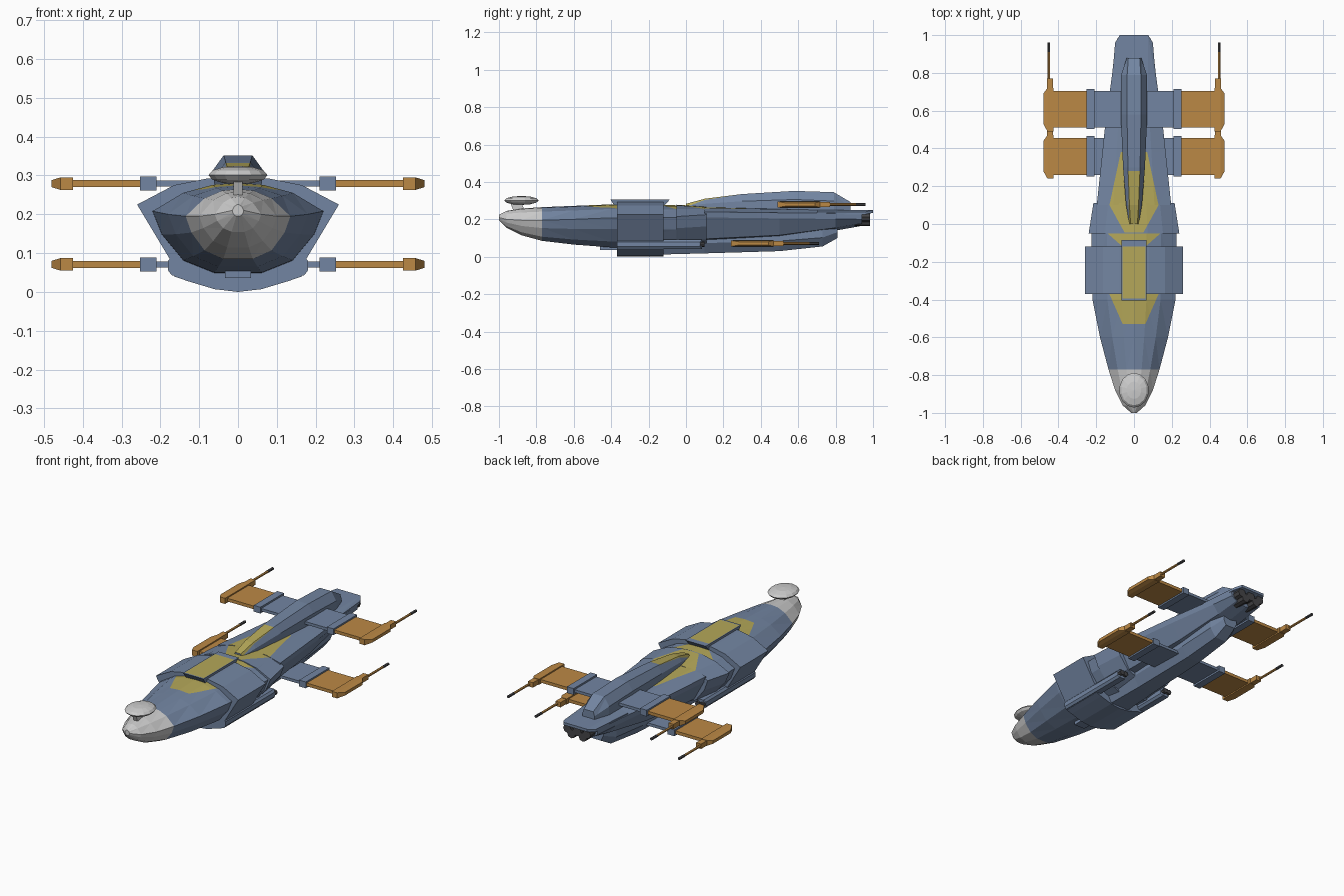
import bpy, bmesh, math
from mathutils import Matrix, Vector

if "Cube" in bpy.data.objects:
    bpy.data.objects.remove(bpy.data.objects["Cube"])


def material(name, r, g, b):
    m = bpy.data.materials.new(name)
    m.diffuse_color = (r, g, b, 1)
    m.use_nodes = True
    m.node_tree.nodes["Principled BSDF"].inputs["Base Color"].default_value = m.diffuse_color
    return m


BLUE = material("blue_paint", 0.17, 0.235, 0.36)
ORANGE = material("orange_paint", 0.50, 0.25, 0.06)
YELLOW = material("yellow_paint", 0.46, 0.39, 0.10)
DARK = material("dark_metal", 0.06, 0.06, 0.065)


def finish(name, bm, mat=None, mirror=False):
    bmesh.ops.recalc_face_normals(bm, faces=bm.faces[:])
    me = bpy.data.meshes.new(name)
    bm.to_mesh(me)
    bm.free()
    ob = bpy.data.objects.new(name, me)
    bpy.context.collection.objects.link(ob)
    if mat:
        me.materials.append(mat)
    if mirror:
        ob.modifiers.new("Mirror", 'MIRROR').use_mirror_merge = False
    return ob


def loft(name, sections, mat=None, tri=False):
    """sections: (y, half profile from top centre to bottom centre)"""
    bm = bmesh.new()
    rings = []
    for y, half in sections:
        pts = half + [(-x, z) for x, z in reversed(half) if x > 1e-5]
        rings.append([bm.verts.new((x, y, z)) for x, z in pts])
    n = len(rings[0])
    for a, b in zip(rings, rings[1:]):
        for i in range(n):
            j = (i + 1) % n
            bm.faces.new((a[i], a[j], b[j], b[i]))
    bm.faces.new(rings[0])
    bm.faces.new(rings[-1])
    if tri:
        bmesh.ops.triangulate(bm, faces=bm.faces[:])
    return finish(name, bm, mat)


def box(name, x, y, z, mat, mirror=True):
    bm = bmesh.new()
    c = [sum(r) / 2 for r in (x, y, z)]
    s = [r[1] - r[0] for r in (x, y, z)]
    bmesh.ops.create_cube(bm, size=1, matrix=Matrix.Translation(c) @ Matrix.Diagonal((*s, 1)))
    return finish(name, bm, mat, mirror)


def solid(name, blocks, mat, mirror=True):
    """convex solid wrapped round rectangular blocks (x, y, z ranges)"""
    bm = bmesh.new()
    for xs, ys, zs in blocks:
        for p in {(x, y, z) for x in xs for y in ys for z in zs}:
            bm.verts.new(p)
    r = bmesh.ops.convex_hull(bm, input=bm.verts[:])
    bmesh.ops.delete(bm, geom=[v for v in bm.verts if not v.link_faces], context='VERTS')
    bmesh.ops.dissolve_limit(bm, angle_limit=0.01, verts=bm.verts[:], edges=bm.edges[:])
    return finish(name, bm, mat, mirror)


def tube(name, x, z, r, y0, y1, mat, sides=8, mirror=True):
    bm = bmesh.new()
    m = Matrix.Translation((x, (y0 + y1) / 2, z)) @ Matrix.Rotation(math.pi / 2, 4, 'X')
    bmesh.ops.create_cone(bm, cap_ends=True, segments=sides, radius1=r, radius2=r,
                          depth=y1 - y0, matrix=m)
    return finish(name, bm, mat, mirror)


def paint(ob, poly):
    """cut a convex top-view polygon into the upward faces and colour it yellow"""
    bm = bmesh.new()
    bm.from_mesh(ob.data)
    planes = []
    for (x0, y0), (x1, y1) in zip(poly, poly[1:] + poly[:1]):
        co, no = Vector((x0, y0, 0)), Vector((y0 - y1, x1 - x0, 0)).normalized()
        planes.append((co, no))
        bmesh.ops.bisect_plane(bm, geom=bm.verts[:] + bm.edges[:] + bm.faces[:],
                               plane_co=co, plane_no=no, dist=1e-5)
    bm.normal_update()
    if YELLOW.name not in ob.data.materials:
        ob.data.materials.append(YELLOW)
    for f in bm.faces:
        c = f.calc_center_median()
        if f.normal.z > 0.3 and all((c - co).dot(no) > 0 for co, no in planes):
            f.material_index = 1
    bm.to_mesh(ob.data)
    bm.free()


def hull_half(w, zt, ze, zb):
    u, d = zt - ze, ze - zb
    return [(0, zt), (.3 * w, zt - .06 * u), (.64 * w, ze + .66 * u), (w, ze),
            (.89 * w, ze - .38 * d), (.64 * w, ze - .8 * d), (.28 * w, zb), (0, zb)]


# Nose cap and forward hull
joint = (-.77, hull_half(.135, .265, .195, .085))
loft("nose_cap", [(-1, hull_half(.015, .225, .21, .195)), (-.96, hull_half(.06, .245, .20, .155)),
                  (-.88, hull_half(.10, .258, .195, .115)), joint], tri=True)
hull = loft("forward_hull", [joint, (-.6, hull_half(.18, .272, .2, .065)),
                             (-.4, hull_half(.22, .28, .208, .05)),
                             (-.04, hull_half(.225, .275, .21, .04))], BLUE, tri=True)
paint(hull, [(-.06, -.53), (.06, -.53), (.135, -.36), (-.135, -.36)])
paint(hull, [(-.06, -.12), (.06, -.12), (.14, -.05), (-.14, -.05)])

# Wide armour band round the middle
band = [(0, .297), (.08, .292), (.165, .275), (.26, .225), (.17, .075), (.165, .04),
        (.13, .028), (.06, .007), (0, 0)]
loft("armour_band", [(-.37, band), (-.12, band)], BLUE)
strip = solid("spine_strip", [((-.065, .065), (-.405, -.085), (.307, .307)),
                              ((-.06, .06), (-.38, -.12), (.27, .27))], BLUE, False)
paint(strip, [(-.06, -.395), (.06, -.395), (.06, -.12), (-.06, -.12)])

# Second collar and tapering rear hull
collar = loft("rear_collar", [(-.05, hull_half(.24, .278, .215, .05)),
                              (.11, hull_half(.215, .268, .225, .06))], BLUE)


def rear_half(w, zt, zs, zb):
    return [(0, zt), (.55 * w, zt - .004), (w, zs), (.97 * w, zs - .03),
            (.65 * w, zb + .015), (0, zb)]


rear = loft("rear_hull", [(.1, rear_half(.197, .266, .24, .08)), (.5, rear_half(.155, .258, .235, .10)),
                          (.8, rear_half(.115, .252, .232, .14)),
                          (.94, rear_half(.10, .25, .23, .165))], BLUE)
patch = [(-.05, -.045), (.05, -.045), (.13, .1), (.07, .38), (-.07, .38), (-.13, .1)]
for part in (collar, rear):
    paint(part, patch)

# Engine hood and exhaust cluster
solid("engine_hood", [((-.122, .122), (.7, .7), (.226, .24)), ((-.10, .10), (.96, .96), (.226, .24)),
                      ((-.075, .075), (.7, 1), (.235, .25))], BLUE, False)
for i, (x, z) in enumerate([(.062, .212), (.036, .188)]):
    tube(f"exhaust_pair_{i}", x, z, .025, .90, .985, DARK)
tube("exhaust_centre", 0, .212, .027, .90, .985, DARK, mirror=False)


# Dorsal ridge and ventral keel
def ridge(wb, wt, zb, zt):
    zm = zb + .55 * (zt - zb)
    return [(0, zt), (wt, zt), (wb, zm), (wb, zb), (0, zb)]


dorsal = loft("dorsal_ridge", [(0, ridge(.025, .018, .25, .283)), (.1, ridge(.042, .024, .25, .31)),
                               (.3, ridge(.058, .032, .25, .335)), (.58, ridge(.07, .037, .25, .352)),
                               (.79, ridge(.068, .036, .24, .345)),
                               (.88, ridge(.038, .03, .24, .292))], BLUE)
paint(dorsal, [(-.026, -.01), (.026, -.01), (.032, .28), (-.032, .28)])
loft("ventral_keel", [(y, ridge(wb, wt, zt, zb)[::-1]) for y, wb, wt, zt, zb in [
    (-.13, .09, .06, .14, .012), (.1, .085, .05, .14, .018), (.5, .08, .042, .15, .03),
    (.73, .072, .036, .16, .055), (.81, .045, .03, .17, .10)]], BLUE)
box("chin_block", (-.034, .034), (-.46, -.36), (.036, .062), BLUE, False)

# Lower side pods with small exhausts
solid("side_pod", [((.125, .18), (-.37, .075), (.055, .08)), ((.135, .17), (-.37, .085), (.042, .092))], BLUE)
for i, x in enumerate((.14, .166)):
    tube(f"pod_exhaust_{i}", x, .067, .014, .05, .1, DARK)

# Two pairs of wings: root, clamp, panel, tip pod and barrel
for tag, y, z in (("upper", .51, .279), ("lower", .26, .071)):
    box(f"{tag}_wing_root", (.02, .25), (y, y + .195), (z - .008, z + .008), BLUE)
    box(f"{tag}_wing_clamp", (.21, .252), (y - .008, y + .205), (z - .018, z + .018), BLUE)
    box(f"{tag}_wing_panel", (.25, .43), (y, y + .195), (z - .009, z + .009), ORANGE)
    solid(f"{tag}_tip_pod", [((.425, .458), (y - .02, y + .21), (z - .016, z + .016)),
                             ((.458, .48), (y + .02, y + .18), (z - .009, z + .009))], ORANGE)
    box(f"{tag}_tip_tail", (.428, .460), (y + .2, y + .26), (z - .014, z + .014), ORANGE)
    tube(f"{tag}_barrel", .452, z, .007, y + .25, y + .40, ORANGE, 6)
    tube(f"{tag}_barrel_tip", .452, z, .008, y + .40, y + .45, DARK, 6)

# Sensor dish on its stalk
bm = bmesh.new()
bmesh.ops.create_uvsphere(bm, u_segments=14, v_segments=6, radius=1,
                          matrix=Matrix.Translation((0, -.88, .301)) @ Matrix.Diagonal((.078, .092, .024, 1)))
finish("sensor_dish", bm)
solid("dish_stalk", [((-.012, .012), (-.92, -.86), (.24, .24)), ((-.012, .012), (-.94, -.88), (.29, .29))],
      None, False)
